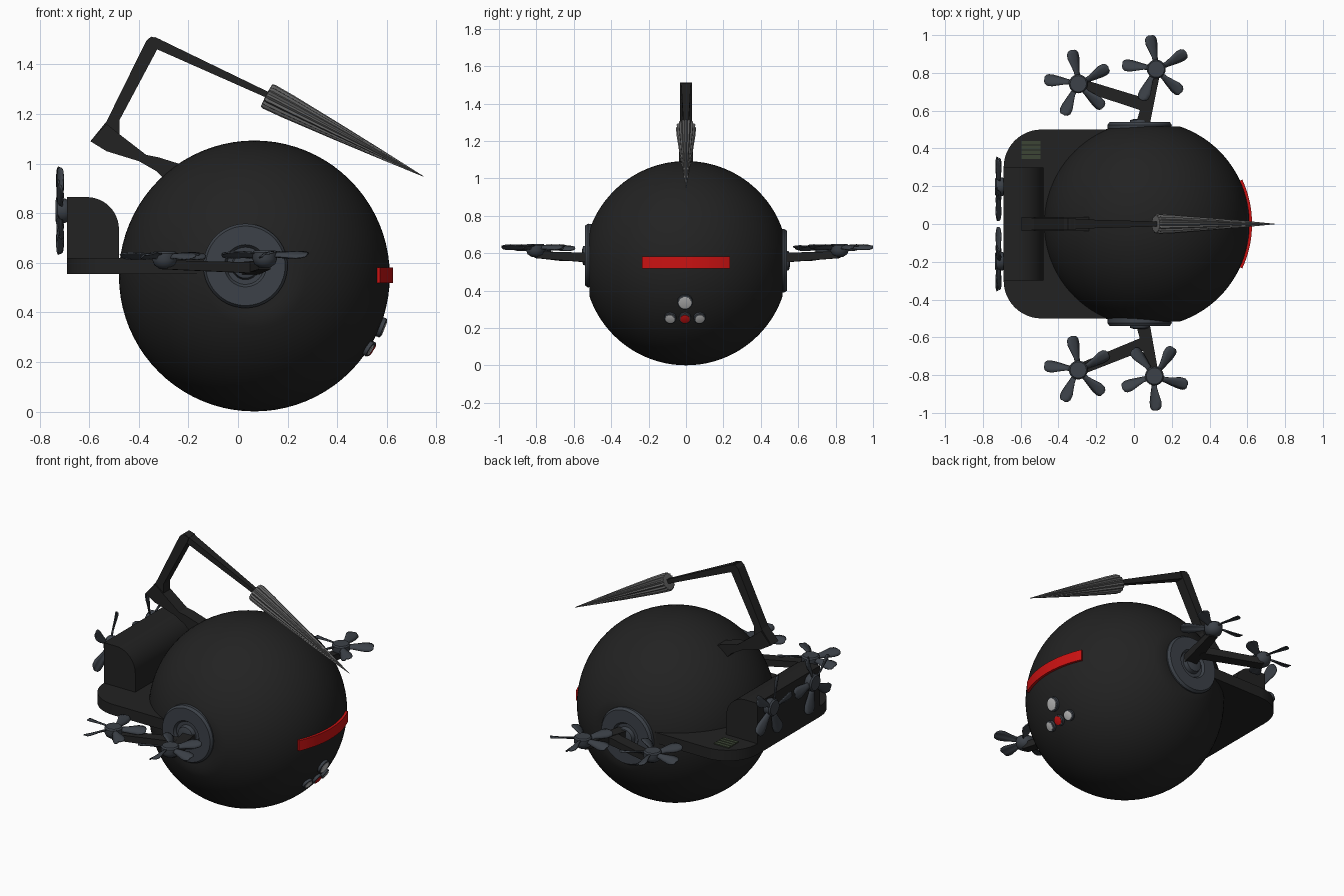
import bpy, bmesh
from math import sin, cos, pi, radians, asin
from mathutils import Vector, Matrix

if "Cube" in bpy.data.objects:
    bpy.data.objects.remove(bpy.data.objects["Cube"])


def mat(name, r, g, b):
    m = bpy.data.materials.new(name)
    m.diffuse_color = (r, g, b, 1)
    m.use_nodes = True
    m.node_tree.nodes["Principled BSDF"].inputs["Base Color"].default_value = m.diffuse_color
    return m


BLACK = mat("black_shell", .016, .016, .016)
STEEL = mat("blue_steel", .045, .053, .065)
GREY = mat("spike_grey", .12, .12, .12)
RED = mat("red", .6, .006, .006)
WHITE = mat("lamp_white", .5, .5, .5)
GREEN = mat("vent_green", .045, .06, .035)


def finish(bm, name, m, matrix=None, smooth=35):
    """Turn a bmesh into a named, shaded object."""
    bmesh.ops.recalc_face_normals(bm, faces=bm.faces)
    me = bpy.data.meshes.new(name)
    bm.to_mesh(me)
    bm.free()
    if matrix:
        me.transform(matrix)
    ob = bpy.data.objects.new(name, me)
    bpy.context.collection.objects.link(ob)
    me.materials.append(m)
    if smooth:
        bpy.ops.object.select_all(action='DESELECT')
        ob.select_set(True)
        bpy.context.view_layer.objects.active = ob
        bpy.ops.object.shade_smooth_by_angle(angle=radians(smooth))
    return ob


def skin(bm, rings):
    """Bridge closed rings of points and cap both ends."""
    vs = [[bm.verts.new(p) for p in r] for r in rings]
    n = len(vs[0])
    for a, b in zip(vs, vs[1:]):
        for i in range(n):
            j = (i + 1) % n
            bm.faces.new((a[i], a[j], b[j], b[i]))
    bm.faces.new(vs[0])
    bm.faces.new(vs[-1])


def lathe(name, profile, m, matrix, sides=48, flute=0, smooth=35):
    """Spin (radius, height) points about local z; flute cuts in every other side."""
    bm = bmesh.new()
    skin(bm, [[(r * (1 - flute * (i % 2)) * cos(2 * pi * i / sides),
                r * (1 - flute * (i % 2)) * sin(2 * pi * i / sides), h)
               for i in range(sides)] for r, h in profile])
    return finish(bm, name, m, matrix, smooth)


def aim(pos, direction):
    """Matrix placing local z along a direction."""
    return Matrix.Translation(pos) @ Vector(direction).to_track_quat('Z', 'Y').to_matrix().to_4x4()


def extrude(name, pts, axis, lo, hi, m, smooth=35):
    """Prism from a 2D outline: axis 'z' takes (x, y), axis 'y' takes (x, z)."""
    bm = bmesh.new()
    put = (lambda a, b, h: (a, b, h)) if axis == 'z' else (lambda a, b, h: (a, h, b))
    skin(bm, [[put(a, b, h) for a, b in pts] for h in (lo, hi)])
    return finish(bm, name, m, None, smooth)


def beam(name, p0, p1, s0, s1, m):
    """Tapered bar; s0 and s1 are (half width, half height) at its ends."""
    p0, p1 = Vector(p0), Vector(p1)
    d = (p1 - p0).normalized()
    side = d.cross(Vector((0, 0, 1))).normalized()
    up = side.cross(d)
    bm = bmesh.new()
    skin(bm, [[p + side * w * a + up * h * b for a, b in ((-1, -1), (1, -1), (1, 1), (-1, 1))]
              for p, (w, h) in ((p0, s0), (p1, s1))])
    return finish(bm, name, m, None, 0)


def arc(cx, cy, r, a0, a1, n=12):
    return [(cx + r * cos(radians(a0 + (a1 - a0) * i / n)),
             cy + r * sin(radians(a0 + (a1 - a0) * i / n))) for i in range(n + 1)]


def propeller(name, matrix, phase):
    """Five twisted blades around a hub, spinning about local z."""
    lathe(name + "_hub", [(.02, -.04), (.042, -.025), (.05, -.005), (.05, .022), (.043, .03)],
          STEEL, matrix, 24)
    bm = bmesh.new()
    # radius, half chord, sweep, twist
    stations = [(.03, .014, 0, 38), (.065, .017, 0, 34), (.1, .025, .003, 28),
                (.135, .033, .007, 24), (.162, .032, .008, 20), (.175, .024, .007, 18),
                (.181, .010, .004, 17)]
    for k in range(5):
        turn = Matrix.Rotation(radians(phase + 72 * k), 4, 'Z')
        rows = []
        for r, c, s, tw in stations:
            t = radians(tw)
            rows.append([])
            for u in (-1, -.35, .35, 1):
                y, z = u * c, .006 * (1 - u * u)
                rows[-1].append(bm.verts.new(turn @ Vector(
                    (r, s + y * cos(t) - z * sin(t), .012 + y * sin(t) + z * cos(t)))))
        for a, b in zip(rows, rows[1:]):
            for i in range(3):
                bm.faces.new((a[i], a[i + 1], b[i + 1], b[i]))
    ob = finish(bm, name + "_blades", STEEL, matrix, 40)
    sol = ob.modifiers.new("thickness", 'SOLIDIFY')
    sol.thickness, sol.offset = .006, 0


# Spherical body, flattened slightly where the side discs mount
C, R = Vector((.066, 0, .547)), .546
bm = bmesh.new()
bmesh.ops.create_uvsphere(bm, u_segments=80, v_segments=48, radius=R)
bmesh.ops.rotate(bm, verts=bm.verts, matrix=Matrix.Rotation(pi / 2, 3, 'X'))
for v in bm.verts:
    v.co.y = max(-.517, min(.517, v.co.y))
finish(bm, "body_sphere", BLACK, Matrix.Translation(C), 30)

# Rear deck with rounded back corners, and the housing on top of it
extrude("rear_deck", [(.07, -.5), (.07, .5)] + arc(-.49, .3, .2, 90, 180) + arc(-.49, -.3, .2, 180, 270),
        'z', .555, .62, BLACK)
extrude("rear_housing", [(-.69, .61), (-.48, .61)] + arc(-.61, .735, .13, 0, 90) + [(-.69, .865)],
        'y', -.3, .3, BLACK)

# Green vent slats on one side of the deck
for i in range(4):
    y = .345 + i * .025
    extrude(f"vent_slat_{i + 1}", [(-.595, y), (-.495, y), (-.495, y + .02), (-.595, y + .02)],
            'z', .615, .626, GREEN, 0)

# Curved red visor
a = math_half = asin(.235 / .56) * 180 / pi
extrude("visor", arc(C.x, 0, .559, -a, a, 20) + arc(C.x, 0, .52, a, -a, 20), 'z', .519, .582, RED)

# Front lamps lying on the sphere surface
for name, y, z, r, m in (("top_lamp", -.005, .342, .036, WHITE), ("left_lamp", -.083, .257, .027, WHITE),
                         ("right_lamp", .072, .257, .027, WHITE), ("red_lamp", -.005, .257, .027, RED)):
    n = Vector(((R * R - y * y - (z - C.z) ** 2) ** .5, y, z - C.z)).normalized()
    base = aim(C + n * R, n)
    lathe(name + "_rim", [(r + .005, -.015), (r + .005, .013), (r, .016)], STEEL, base, 32)
    lathe(name, [(r - .002, 0), (r - .002, .018), (r * .7, .02)], m, base, 32)

# Side discs, forked arms and their lift propellers
for side, s, dz, hubs in (("left", 1, .56, ((.118, .82, 98), (-.295, .742, 98))),
                          ("right", -1, .588, ((.108, -.805, 126), (-.295, -.773, 98)))):
    lathe(side + "_disc", [(.168, .49), (.17, .525), (.16, .54), (.085, .54), (.075, .526), (.056, .526),
                           (.05, .55), (.03, .556)], STEEL, aim((.03, 0, dz), (0, s, 0)), 64)
    (x1, y1, ph1), (x2, y2, ph2) = hubs
    beam(side + "_front_arm", (.045, .52 * s, .577), (x1, y1, .592), (.036, .026), (.024, .018), BLACK)
    beam(side + "_rear_arm", (.06, .63 * s, .58), (x2, y2, .592), (.034, .022), (.03, .018), BLACK)
    propeller(side + "_front_propeller", Matrix.Translation((x1, y1, .62)), ph1)
    propeller(side + "_rear_propeller", Matrix.Translation((x2, y2, .615)), ph2)

# Rear thrust propellers
for side, y in (("left", .197), ("right", -.197)):
    propeller(side + "_thrust_propeller", aim((-.705, y, .81), (-1, 0, 0)), 0 if y > 0 else 36)

# Jointed tail arm: root, upright, tapering rod
extrude("tail_root", [(-.595, 1.09), (-.53, 1.05), (-.40, 1.01), (-.33, .97), (-.28, .92), (-.18, .96),
                      (-.24, 1.0), (-.32, 1.025), (-.37, 1.035), (-.48, 1.12), (-.53, 1.16)],
        'y', -.038, .038, BLACK, 0)
extrude("tail_upright", [(-.595, 1.09), (-.51, 1.06), (-.478, 1.12), (-.478, 1.175), (-.318, 1.475),
                         (-.31, 1.5), (-.35, 1.512), (-.37, 1.495), (-.53, 1.17)],
        'y', -.031, .031, BLACK, 0)
beam("tail_rod", (-.345, 0, 1.492), (.13, 0, 1.272), (.026, .021), (.013, .012), BLACK)

# Fluted spike
start, tip = Vector((.115, 0, 1.275)), Vector((.748, 0, .948))
L = (tip - start).length
lathe("spike", [(.015, -.002), (.05, 0), (.054, .012), (.05, .1), (.034, L * .45), (.018, L * .73), (.001, L)],
      GREY, aim(start, tip - start), 32, .14, 0)
